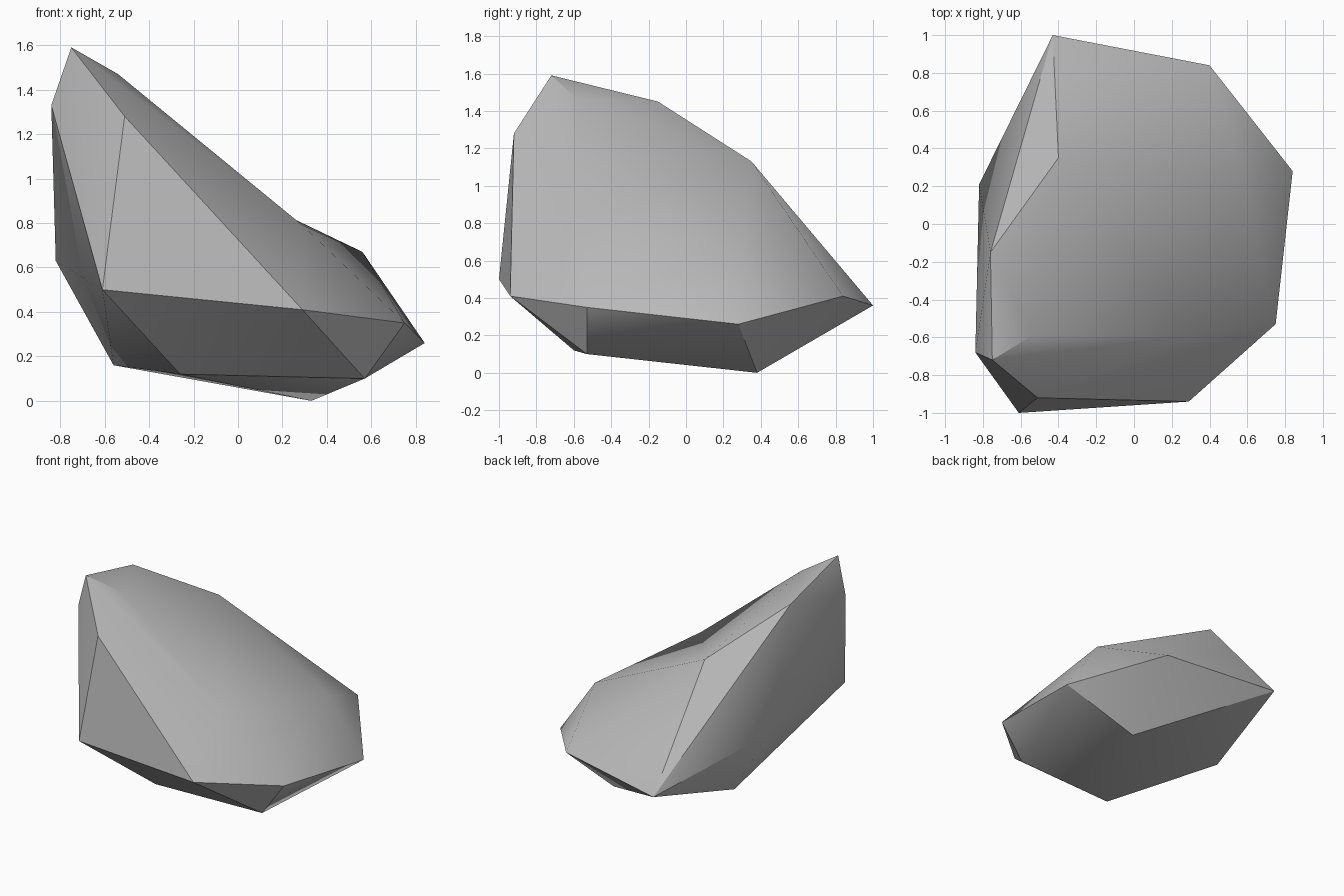
import bpy
import bmesh
import math

default_cube = bpy.data.objects.get("Cube")
if default_cube:
    bpy.data.objects.remove(default_cube, do_unlink=True)


def make_material(name, level):
    """One plain grey, shown in the viewport and in a render."""
    material = bpy.data.materials.new(name)
    material.use_nodes = True
    colour = (level, level, level, 1)
    material.diffuse_color = colour
    material.node_tree.nodes["Principled BSDF"].inputs["Base Color"].default_value = colour
    return material


# Corners of the boulder, named by where they sit
corners = {
    # tall ridge
    "peak": (-.75, -.72, 1.59),
    "peak_inner": (-.54, -.59, 1.47),
    "peak_outer": (-.84, -.68, 1.33),
    "peak_front": (-.51, -.92, 1.28),
    "ridge_middle": (-.76, -.15, 1.45),
    "ridge_back": (-.4, .35, 1.13),
    # lower shoulder
    "shoulder_front": (.29, -.59, .79),
    "shoulder_back": (.56, .27, .67),
    # widest belt
    "belt_side": (-.82, .21, .63),
    "belt_front_outer": (-.61, -1, .5),
    "belt_front_inner": (.29, -.94, .41),
    "belt_corner": (.75, -.53, .35),
    "belt_tip": (.84, .28, .26),
    "belt_back_inner": (.4, .84, .41),
    "belt_back_outer": (-.43, 1, .36),
    # underside
    "base_front_outer": (-.26, -.6, .12),
    "base_front_inner": (.57, -.53, .1),
    "base_lowest": (.33, .38, 0),
    "base_back_outer": (-.56, .23, .16),
}

# Wrap the corners in a faceted shell
bm = bmesh.new()
points = {name: bm.verts.new(place) for name, place in corners.items()}
bmesh.ops.convex_hull(bm, input=list(bm.verts))

# Replace the top of the shell with a shallow valley
valley_names = ("peak_inner", "ridge_middle", "ridge_back", "shoulder_back", "shoulder_front")
valley = {points[name] for name in valley_names}
covering = [face for face in bm.faces if valley.issuperset(face.verts)]
bmesh.ops.delete(bm, geom=covering, context="FACES_KEEP_BOUNDARY")
for facet in (
    ("peak_inner", "ridge_back", "ridge_middle"),
    ("peak_inner", "shoulder_front", "ridge_back"),
    ("shoulder_front", "shoulder_back", "ridge_back"),
):
    bm.faces.new([points[name] for name in facet])
loose = [edge for edge in bm.edges if not edge.link_faces]
bmesh.ops.delete(bm, geom=loose, context="EDGES")
bmesh.ops.recalc_face_normals(bm, faces=list(bm.faces))

mesh = bpy.data.meshes.new("boulder")
bm.to_mesh(mesh)
bm.free()
boulder = bpy.data.objects.new("boulder", mesh)
bpy.context.collection.objects.link(boulder)
mesh.materials.append(make_material("stone grey", .5))

# Soften shallow folds and keep the facet edges crisp
bpy.ops.object.select_all(action="DESELECT")
boulder.select_set(True)
bpy.context.view_layer.objects.active = boulder
bpy.ops.object.shade_smooth_by_angle(angle=math.radians(30))
